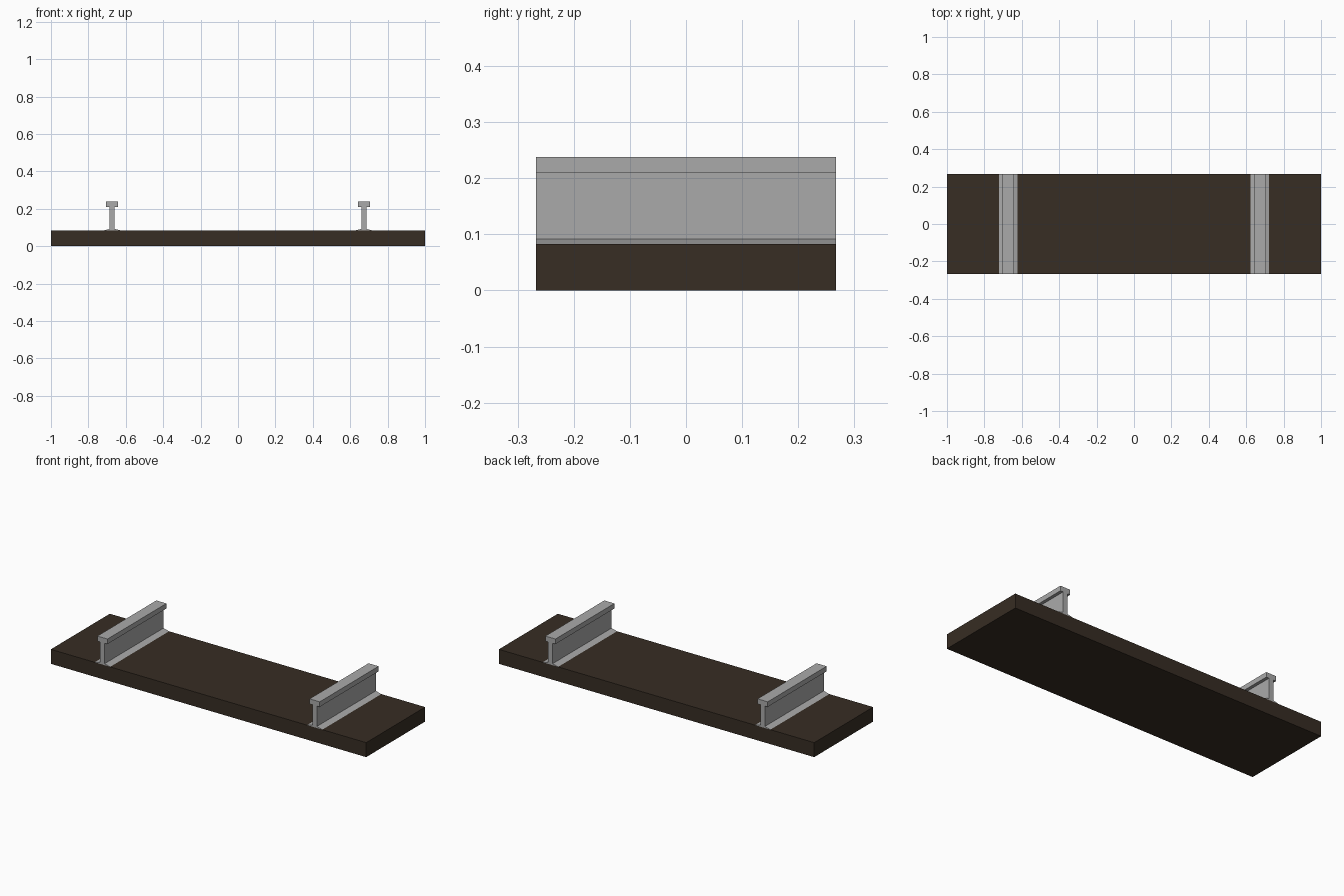
import bpy, bmesh

if "Cube" in bpy.data.objects:
    bpy.data.objects.remove(bpy.data.objects["Cube"])


def material(name, rgb):
    m = bpy.data.materials.new(name)
    m.diffuse_color = (*rgb, 1)
    m.use_nodes = True
    m.node_tree.nodes["Principled BSDF"].inputs["Base Color"].default_value = m.diffuse_color
    return m


def extrude_profile(name, points, half_len, mat):
    """Prism from an x/z outline, running along y."""
    bm = bmesh.new()
    face = bm.faces.new([bm.verts.new((x, -half_len, z)) for x, z in points])
    res = bmesh.ops.extrude_face_region(bm, geom=[face])
    verts = [g for g in res["geom"] if isinstance(g, bmesh.types.BMVert)]
    bmesh.ops.translate(bm, verts=verts, vec=(0, 2 * half_len, 0))
    bmesh.ops.recalc_face_normals(bm, faces=bm.faces)
    mesh = bpy.data.meshes.new(name)
    bm.to_mesh(mesh)
    bm.free()
    mesh.materials.append(mat)
    ob = bpy.data.objects.new(name, mesh)
    bpy.context.collection.objects.link(ob)
    return ob


wood = material("dark_wood", (0.038, 0.026, 0.017))
steel = material("grey_steel", (0.40, 0.40, 0.40))

HALF = 0.267    # half length along y
TIE_TOP = 0.083

# Wooden sleeper
extrude_profile("sleeper", [(-1, 0), (1, 0), (1, TIE_TOP), (-1, TIE_TOP)], HALF, wood)

# Rail section: sloped foot, thin web, square head
half_profile = [(0.049, TIE_TOP), (0.014, 0.092), (0.014, 0.209),
                (0.032, 0.209), (0.032, 0.238)]
for side, name in ((-1, "left_rail"), (1, "right_rail")):
    section = half_profile + [(-x, z) for x, z in reversed(half_profile)]
    rail = extrude_profile(name, section, HALF, steel)
    rail.location.x = side * 0.673
